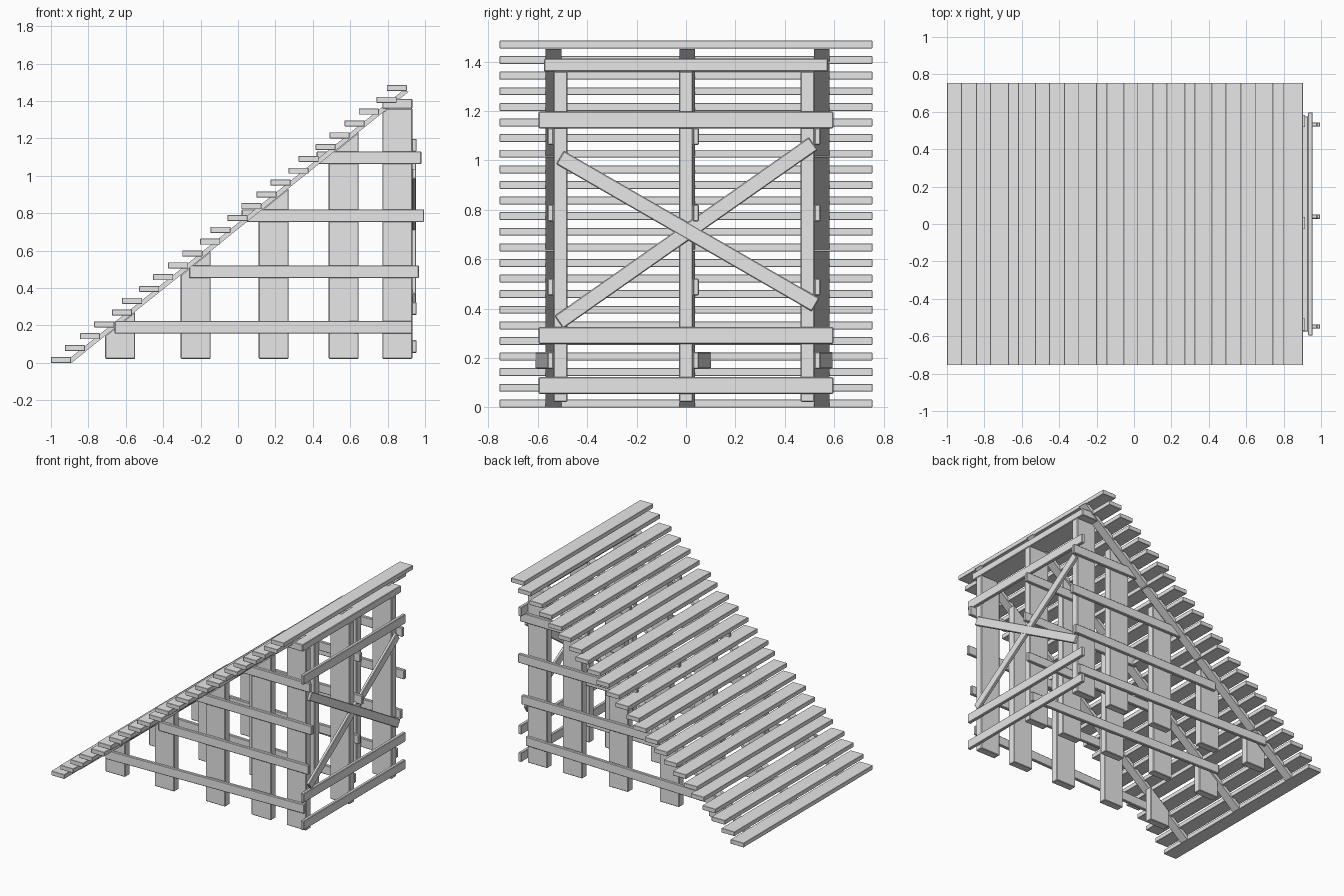
import bpy, bmesh, math
from mathutils import Matrix, Vector

old = bpy.data.objects.get("Cube")
if old:
    bpy.data.objects.remove(old, do_unlink=True)

wood = bpy.data.materials.new("weathered_grey")
wood.use_nodes = True
wood.diffuse_color = (0.8, 0.8, 0.8, 1)
wood.node_tree.nodes["Principled BSDF"].inputs["Base Color"].default_value = (0.8, 0.8, 0.8, 1)


def finish(name, bm, bevel):
    bmesh.ops.recalc_face_normals(bm, faces=bm.faces)
    mesh = bpy.data.meshes.new(name)
    bm.to_mesh(mesh)
    bm.free()
    mesh.materials.append(wood)
    obj = bpy.data.objects.new(name, mesh)
    bpy.context.collection.objects.link(obj)
    if bevel:
        mod = obj.modifiers.new("worn_edges", 'BEVEL')
        mod.width = bevel
        mod.segments = 1
    return obj


def board(name, x, y, z, bevel=0.004):
    """Box between (low, high) limits on each axis."""
    bm = bmesh.new()
    bmesh.ops.create_cube(bm, size=1)
    for v in bm.verts:
        v.co = [lim[0] if c < 0 else lim[1] for c, lim in zip(v.co, (x, y, z))]
    return finish(name, bm, bevel)


def plank(name, a, b, width, depth, across, bevel=0.004):
    """Box running from a to b, with its depth along the across direction."""
    a, b = Vector(a), Vector(b)
    u = (b - a).normalized()
    w = Vector(across).normalized()
    rot = Matrix((u, w, u.cross(w))).transposed().to_4x4()
    size = Matrix.Diagonal(((b - a).length, depth, width, 1))
    bm = bmesh.new()
    bmesh.ops.create_cube(bm, size=1, matrix=Matrix.Translation((a + b) / 2) @ rot @ size)
    return finish(name, bm, bevel)


def prism(name, points, y0, y1, bevel=0.004):
    """Side profile (x, z) extruded along y."""
    bm = bmesh.new()
    face = bm.faces.new([bm.verts.new((x, y0, z)) for x, z in points])
    new = bmesh.ops.extrude_face_region(bm, geom=[face])["geom"]
    verts = [g for g in new if isinstance(g, bmesh.types.BMVert)]
    bmesh.ops.translate(bm, verts=verts, vec=(0, y1 - y0, 0))
    return finish(name, bm, bevel)


RISE, RUN = 0.0632, 0.0786
SLOPE = RISE / RUN


def underside(x):
    """Height of the stringers' lower edge."""
    return SLOPE * (x + 0.89)


# Treads, slightly uneven in a repeating pattern
jitter = (0, -0.004, -0.002, -0.005, 0.012, -0.012)
for i in range(24):
    x = -1 + RUN * i + jitter[i % 6]
    z = RISE * i
    board(f"tread_{i + 1}", (x, x + 0.107), (-0.755, 0.755), (z, z + 0.032), 0.002)

# Sloped stringers under the treads
for side, y in (("right", -0.537), ("middle", 0.005), ("left", 0.55)):
    prism(f"{side}_stringer",
          [(-0.89, 0), (0.915, underside(0.915)), (0.875, underside(0.915)), (-0.93, 0)],
          y - 0.032, y + 0.032, 0)

# Three rows of posts, cut to the slope
post_x = (-0.63, -0.227, 0.19, 0.565, 0.852)
rows = (("right", -0.508, -1), ("middle", 0.0, 1), ("left", 0.492, 1))
for row, y, out in rows:
    for n, x in enumerate(post_x):
        l, r = x - 0.08, x + 0.08
        tops = [(r, underside(r)), (l, underside(l))]
        if n == 4:
            tops = [(r, 1.36), (l + 0.025, 1.36), (l, underside(l))]
        prism(f"{row}_post_{n + 1}", [(l, 0.022), (r, 0.022)] + tops, y - 0.028, y + 0.028)

    # Long rails nailed to the outer side of each row
    face = y + out * 0.04
    plank(f"{row}_rail_1", (-0.66, face + out * 0.05, 0.19), (0.932, face, 0.19),
          0.068, 0.024, (out * 0.05, 1.59, 0))
    for n, (x0, x1, z) in enumerate(((-0.26, 0.967, 0.487), (0.02, 0.995, 0.787), (0.42, 0.98, 1.097))):
        board(f"{row}_rail_{n + 2}", (x0, x1), (face - 0.012, face + 0.012), (z - 0.034, z + 0.034))

# Flat cap over the tall posts
board("top_cap", (0.772, 0.932), (-0.575, 0.575), (1.36, 1.412))

# Cross boards on the tall end
for n, z in enumerate((0.088, 0.291, 1.164)):
    board(f"cross_board_{n + 1}", (0.93, 0.955), (-0.597, 0.597), (z - 0.034, z + 0.034))

# Diagonal braces on the tall end
plank("rising_brace", (0.941, -0.515, 0.345), (0.941, 0.515, 1.068), 0.062, 0.022, (1, 0, 0))
plank("falling_brace", (0.942, -0.51, 1.012), (0.942, 0.525, 0.415), 0.062, 0.022, (1, 0, 0))
